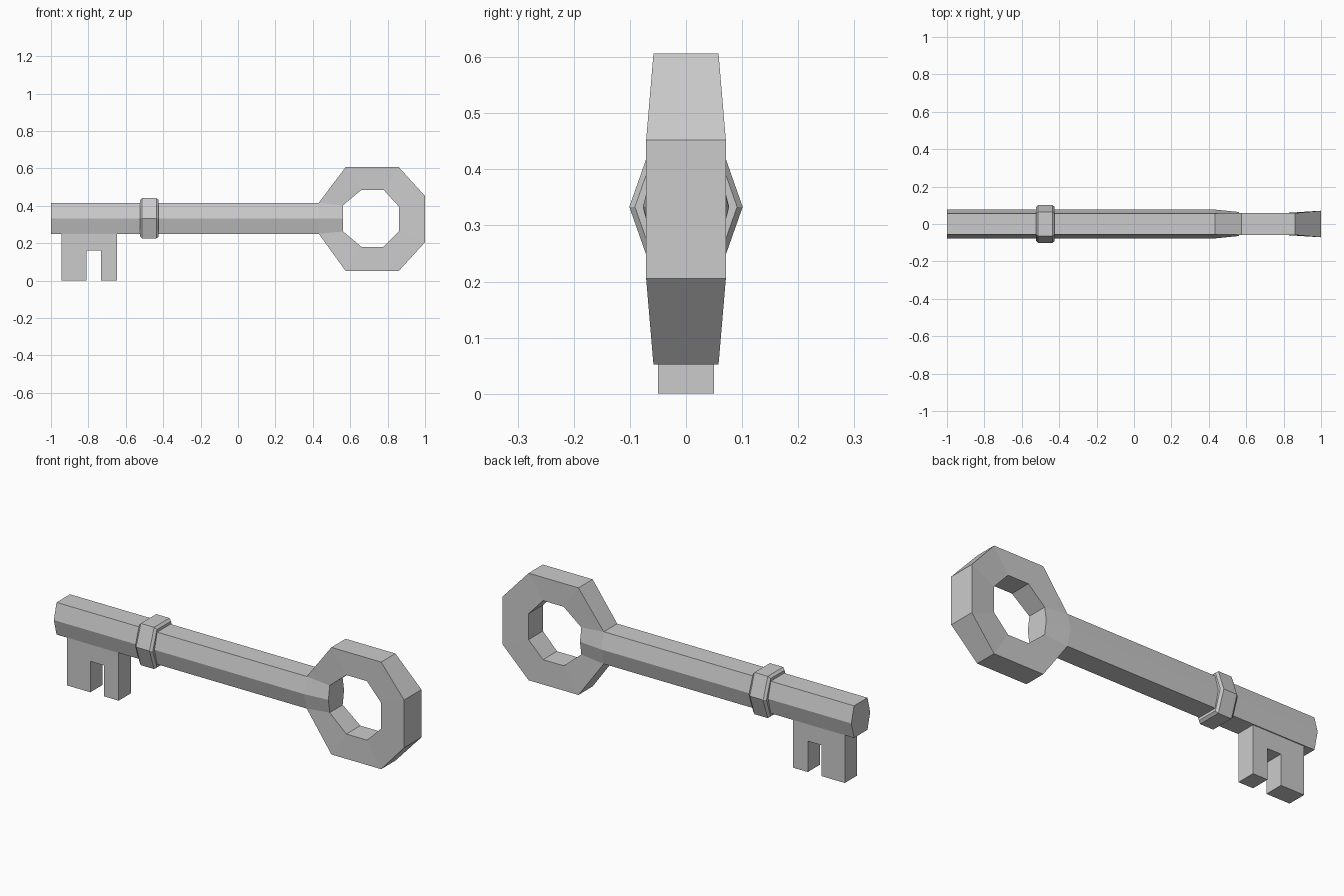
import bpy, bmesh

if "Cube" in bpy.data.objects:
    bpy.data.objects.remove(bpy.data.objects["Cube"])

ZC = 0.333  # height of the shaft axis


def make_object(name, bm):
    bmesh.ops.recalc_face_normals(bm, faces=bm.faces)
    mesh = bpy.data.meshes.new(name)
    bm.to_mesh(mesh)
    bm.free()
    obj = bpy.data.objects.new(name, mesh)
    bpy.context.collection.objects.link(obj)
    return obj


def hex_loft(name, sections):
    """Hexagonal bar along x; each section is (x, side half width, top half width, half height)."""
    bm = bmesh.new()
    loops = []
    for x, w, t, h in sections:
        pts = [(w, 0), (t, h), (-t, h), (-w, 0), (-t, -h), (t, -h)]
        loops.append([bm.verts.new((x, y, ZC + z)) for y, z in pts])
    for a, b in zip(loops, loops[1:]):
        for i in range(6):
            j = (i + 1) % 6
            bm.faces.new((a[i], a[j], b[j], b[i]))
    bm.faces.new(loops[0])
    bm.faces.new(loops[-1])
    return make_object(name, bm)


# Shaft, tapering where it runs into the bow
hex_loft("shaft", [(-1, 0.077, 0.055, 0.083),
                   (0.432, 0.077, 0.055, 0.083),
                   (0.562, 0.064, 0.053, 0.070)])

# Collar with bevelled rims
hex_loft("collar", [(-0.524, 0.091, 0.057, 0.097),
                    (-0.512, 0.101, 0.063, 0.108),
                    (-0.436, 0.101, 0.063, 0.108),
                    (-0.424, 0.091, 0.057, 0.097)])

# Bow: octagonal ring, each corner is (x, z, half thickness)
outer = [(0.575, 0.606, 0.058), (0.86, 0.606, 0.058), (1, 0.452, 0.071), (1, 0.205, 0.071),
         (0.86, 0.052, 0.058), (0.575, 0.052, 0.058), (0.432, 0.25, 0.055), (0.432, 0.416, 0.055)]
inner = [(0.66, 0.485, 0.057), (0.778, 0.485, 0.057), (0.86, 0.396, 0.059), (0.86, 0.262, 0.059),
         (0.778, 0.18, 0.057), (0.66, 0.18, 0.057), (0.562, 0.263, 0.053), (0.562, 0.403, 0.053)]
bm = bmesh.new()
rings = [[bm.verts.new((x, s * y, z)) for x, z, y in ring]
         for ring, s in ((outer, -1), (outer, 1), (inner, 1), (inner, -1))]
for k in range(4):
    a, b = rings[k], rings[(k + 1) % 4]
    for i in range(8):
        j = (i + 1) % 8
        bm.faces.new((a[i], a[j], b[j], b[i]))
make_object("bow", bm)

# Bit: notched plate below the shaft
profile = [(-0.944, 0.25), (-0.944, 0), (-0.81, 0), (-0.81, 0.16),
           (-0.732, 0.16), (-0.732, 0), (-0.648, 0), (-0.648, 0.25)]
bm = bmesh.new()
face = bm.faces.new([bm.verts.new((x, -0.05, z)) for x, z in profile])
ext = bmesh.ops.extrude_face_region(bm, geom=[face], use_keep_orig=True)
bmesh.ops.translate(bm, vec=(0, 0.1, 0),
                    verts=[v for v in ext["geom"] if isinstance(v, bmesh.types.BMVert)])
make_object("bit", bm)
